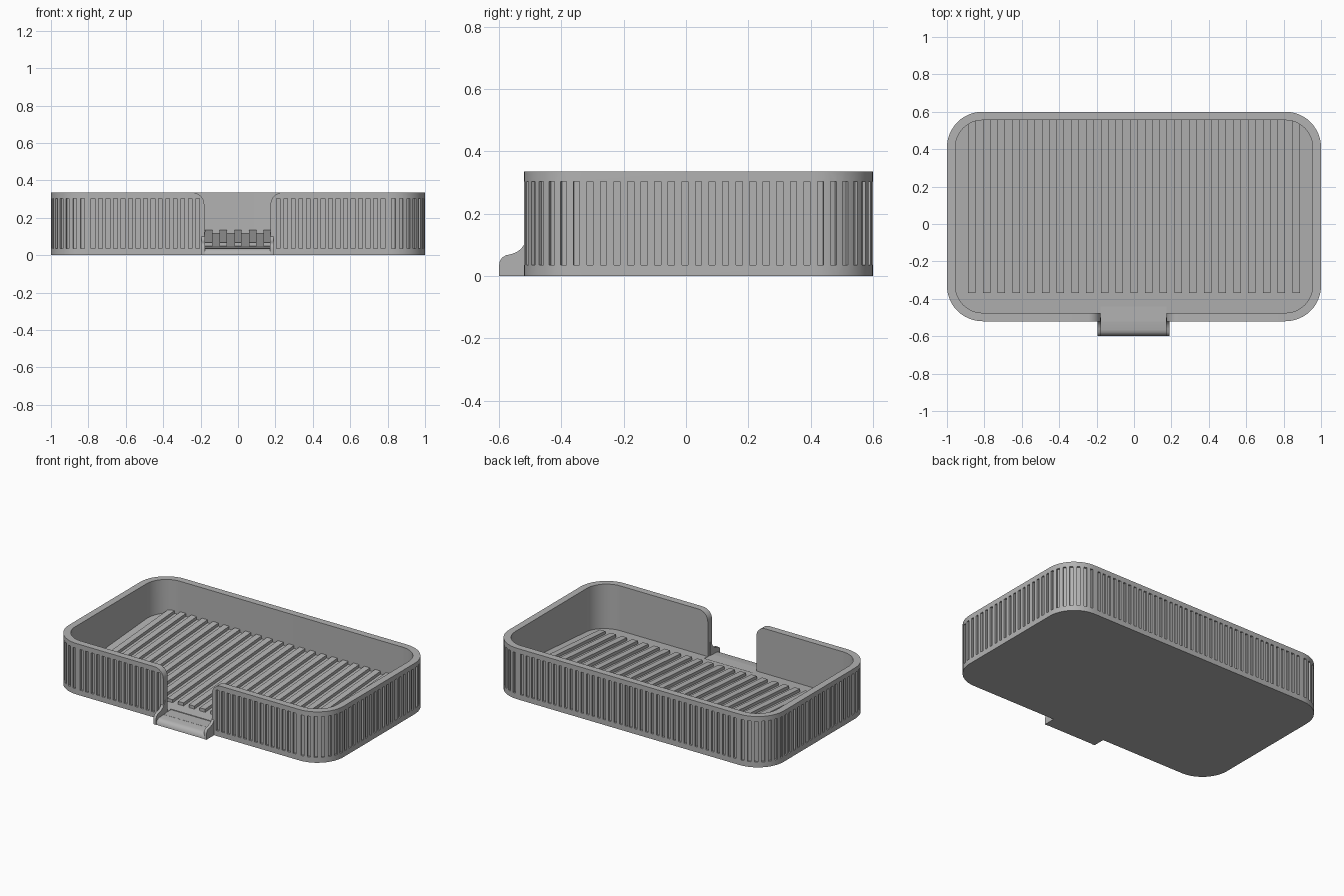
import bpy, bmesh, math
from mathutils import Matrix, Vector

cube = bpy.data.objects.get("Cube")
if cube:
    bpy.data.objects.remove(cube, do_unlink=True)

grey = bpy.data.materials.new("plain grey")
grey.use_nodes = True
GREY = (0.45, 0.45, 0.45, 1)
grey.diffuse_color = GREY
grey.node_tree.nodes["Principled BSDF"].inputs["Base Color"].default_value = GREY

HEIGHT, WALL, RADIUS = 0.335, 0.045, 0.19
FRONT, BACK = -0.52, 0.60
MID_Y = (FRONT + BACK) / 2
HALF_Y = (BACK - FRONT) / 2
NOTCH_X = -0.003
CORNER_STEPS = 12


def floor_z(y):
    """Height of the draining floor, which falls towards the front."""
    return 0.04 + (y - FRONT - WALL) * 0.073


def finish(bm, name):
    bmesh.ops.recalc_face_normals(bm, faces=bm.faces)
    mesh = bpy.data.meshes.new(name)
    bm.to_mesh(mesh)
    bm.free()
    mesh.materials.append(grey)
    obj = bpy.data.objects.new(name, mesh)
    bpy.context.collection.objects.link(obj)
    return obj


def prism(name, bottom, top):
    """Closed solid between two matching loops of points."""
    bm = bmesh.new()
    a = [bm.verts.new(p) for p in bottom]
    b = [bm.verts.new(p) for p in top]
    bm.faces.new(a)
    bm.faces.new(b)
    for i in range(len(a)):
        j = (i + 1) % len(a)
        bm.faces.new((a[i], a[j], b[j], b[i]))
    return finish(bm, name)


def rounded_outline(inset):
    r = RADIUS - inset
    pts = []
    for k, (sx, sy) in enumerate([(1, 1), (-1, 1), (-1, -1), (1, -1)]):
        for i in range(CORNER_STEPS + 1):
            a = math.pi / 2 * (k + i / CORNER_STEPS)
            pts.append((sx * (1 - RADIUS) + r * math.cos(a),
                        MID_Y + sy * (HALF_Y - RADIUS) + r * math.sin(a)))
    return pts


def extrude_x(name, profile, x0, x1):
    return prism(name, [(x0, y, z) for y, z in profile], [(x1, y, z) for y, z in profile])


def cut(obj, cutter):
    mod = obj.modifiers.new("cut", "BOOLEAN")
    mod.operation = "DIFFERENCE"
    mod.solver = "EXACT"
    mod.object = cutter
    bpy.context.view_layer.update()
    graph = bpy.context.evaluated_depsgraph_get()
    mesh = bpy.data.meshes.new_from_object(obj.evaluated_get(graph))
    obj.modifiers.clear()
    obj.data = mesh
    bpy.data.objects.remove(cutter, do_unlink=True)


# Tray body with hollow and sloping floor
outer, inner = rounded_outline(0), rounded_outline(WALL)
body = prism("tray_body", [(x, y, 0) for x, y in outer], [(x, y, HEIGHT) for x, y in outer])
cut(body, prism("hollow_cutter", [(x, y, floor_z(y)) for x, y in inner],
                [(x, y, 0.6) for x, y in inner]))

# Pouring notch in the front wall, with rounded upper corners
half, r = 0.177, 0.065
side = [(half, 0.0385)]
for i in range(9):
    a = math.pi / 2 * i / 8
    side.append((half + r - r * math.cos(a), HEIGHT - r + r * math.sin(a)))
side.append((half + r, 0.6))
notch = side + [(-x, z) for x, z in reversed(side)]
cut(body, prism("notch_cutter", [(NOTCH_X + x, -0.7, z) for x, z in notch],
                [(NOTCH_X + x, -0.44, z) for x, z in notch]))

# Upright flutes around the outside: position and outward angle of each
flutes = []
straight_x, straight_y = 1 - RADIUS, HALF_Y - RADIUS
for i in range(20):
    x = 0.015 + 0.04 * i
    for s in (-1, 1):
        flutes.append((s * x, BACK, math.pi / 2))
        if x > 0.2:
            flutes.append((s * x, FRONT, -math.pi / 2))
for i in range(17):
    y = MID_Y + (i - 8) * 0.0435
    flutes += [(1, y, 0), (-1, y, math.pi)]
for k, (sx, sy) in enumerate([(1, 1), (-1, 1), (-1, -1), (1, -1)]):
    for i in range(7):
        a = math.pi / 2 * (k + (i + 0.5) / 7)
        flutes.append((sx * straight_x + RADIUS * math.cos(a),
                       MID_Y + sy * straight_y + RADIUS * math.sin(a), a))
bm = bmesh.new()
for x, y, a in flutes:
    place = (Matrix.Translation((x, y, 0.169)) @ Matrix.Rotation(a, 4, "Z")
             @ Matrix.Diagonal((0.024, 0.02, 0.268, 1)))
    bmesh.ops.create_cube(bm, size=1, matrix=place)
cut(body, finish(bm, "flute_cutter"))

# Draining ribs on the floor
bm = bmesh.new()
for i in range(-11, 12):
    res = bmesh.ops.create_cube(bm, size=1)
    for v in res["verts"]:
        y = 0.565 if v.co.y > 0 else -0.37
        z = floor_z(y) + (0.02 if v.co.z > 0 else -0.01)
        v.co = Vector((i * 0.0788 + v.co.x * 0.04, y, z))
ribs = finish(bm, "floor_ribs")

# Spout: curved ramp between two swept cheeks
ramp = [(-0.5, 0), (-0.5, 0.0385), (-0.565, 0.036), (-0.58, 0.032),
        (-0.59, 0.024), (-0.597, 0.01), (-0.598, 0)]
parts = [body, ribs, extrude_x("spout_ramp", ramp, NOTCH_X - 0.18, NOTCH_X + 0.18)]
cheek = [(-0.5, 0), (-0.5, 0.125), (-0.51, 0.113), (-0.52, 0.099), (-0.53, 0.086), (-0.542, 0.077),
         (-0.56, 0.07), (-0.578, 0.066), (-0.591, 0.058), (-0.598, 0.045), (-0.6, 0.03), (-0.6, 0)]
for label, s in (("left", 1), ("right", -1)):
    parts.append(extrude_x(label + "_spout_cheek", cheek,
                           NOTCH_X + s * 0.174, NOTCH_X + s * 0.193))

# Soft curves with crisp edges
for obj in parts:
    bpy.ops.object.select_all(action="DESELECT")
    obj.select_set(True)
    bpy.context.view_layer.objects.active = obj
    bpy.ops.object.shade_smooth_by_angle(angle=math.radians(32))
